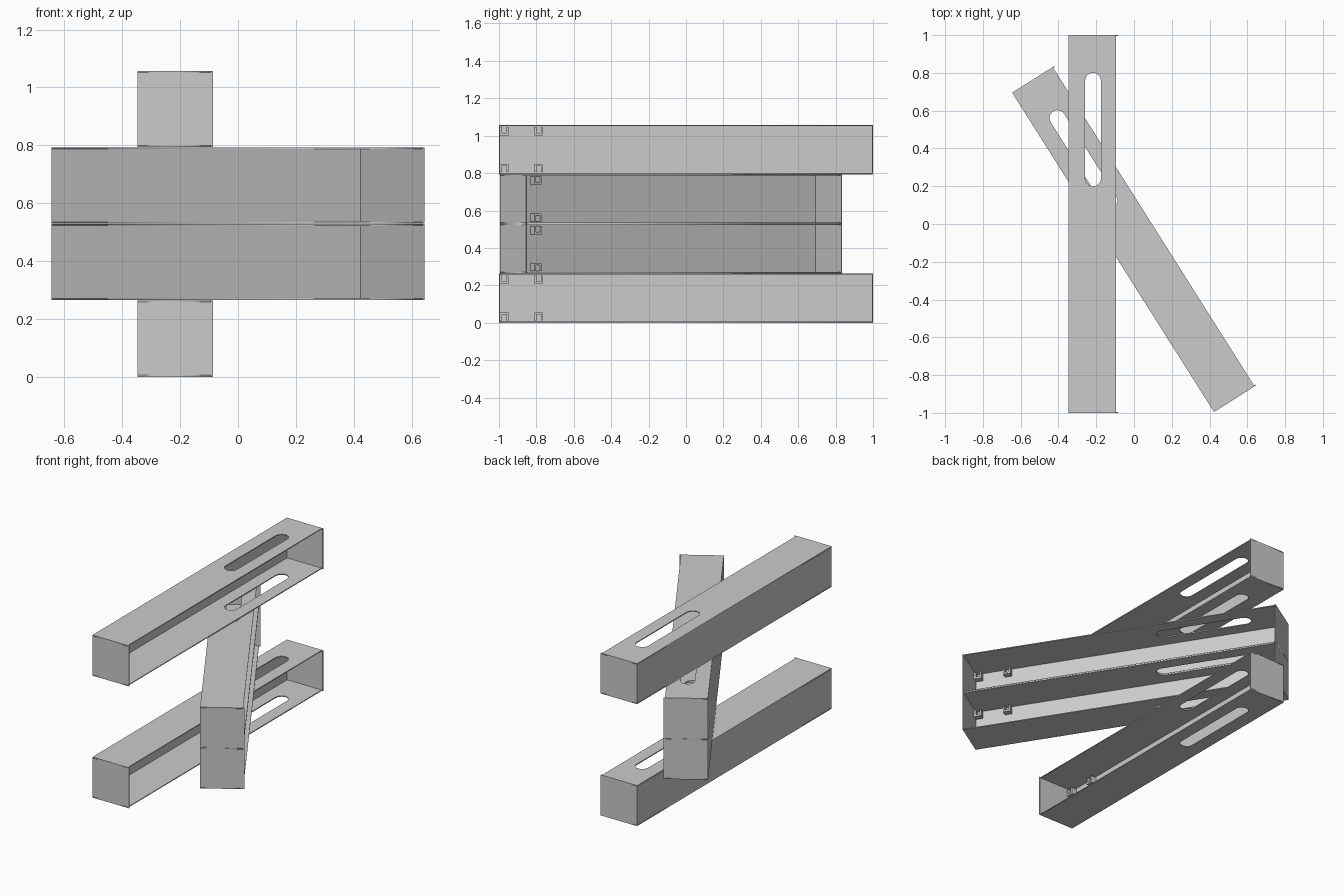
import bpy, bmesh, math
from mathutils import Matrix, Vector

cube = bpy.data.objects.get("Cube")
if cube:
    bpy.data.objects.remove(cube, do_unlink=True)

PITCH = 0.2645          # stacking height of one channel
H = 0.264               # channel height
W = 0.131               # half width
L = 1.0                 # half length
T = 0.006               # sheet thickness
LIP = 0.008             # end caps stand proud of the open edge

grey = bpy.data.materials.new("plain_grey")
grey.use_nodes = True
colour = (0.6, 0.6, 0.6, 1)
grey.diffuse_color = colour
grey.node_tree.nodes["Principled BSDF"].inputs["Base Color"].default_value = colour


def add_object(name, mesh, matrix):
    mesh.materials.clear()
    mesh.materials.append(grey)
    obj = bpy.data.objects.new(name, mesh)
    obj.matrix_world = matrix
    bpy.context.collection.objects.link(obj)


def boxes(name, spans, matrix):
    """One mesh made of boxes, each given by its low and high corner."""
    bm = bmesh.new()
    for low, high in spans:
        low, high = Vector(low), Vector(high)
        place = Matrix.Translation((low + high) / 2) @ Matrix.Diagonal((*(high - low), 1))
        bmesh.ops.create_cube(bm, size=1, matrix=place)
    mesh = bpy.data.meshes.new(name)
    bm.to_mesh(mesh)
    bm.free()
    add_object(name, mesh, matrix)


def slot_outline(radius, y_low, y_high, steps=12):
    points = []
    for centre, start in ((y_high - radius, 0), (y_low + radius, math.pi)):
        for i in range(steps + 1):
            a = start + math.pi * i / steps
            points.append((radius * math.cos(a), centre + radius * math.sin(a)))
    return points


def slotted_sheet():
    """Flat sheet with a long rounded slot, filled from a 2D curve."""
    curve = bpy.data.curves.new("sheet_outline", "CURVE")
    curve.dimensions = "2D"
    curve.fill_mode = "BOTH"
    curve.extrude = T / 2
    edge = W - LIP
    rim = [(-W, -L), (edge, -L), (edge, L), (-W, L)]
    for outline in (rim, slot_outline(0.042, 0.2, 0.8)):
        spline = curve.splines.new("POLY")
        spline.points.add(len(outline) - 1)
        for point, (x, y) in zip(spline.points, outline):
            point.co = (x, y, 0, 1)
        spline.use_cyclic_u = True
    helper = bpy.data.objects.new("sheet_outline", curve)
    bpy.context.collection.objects.link(helper)
    depsgraph = bpy.context.evaluated_depsgraph_get()
    mesh = bpy.data.meshes.new_from_object(helper.evaluated_get(depsgraph))
    bpy.data.objects.remove(helper, do_unlink=True)
    return mesh


def clip_spans(y, upper):
    """Small bridge clip: two legs and a crossbar against the back wall."""
    x0, x1 = -W + T, -W + 0.045
    spans = []
    for y0, y1, z0, z1 in ((-0.022, -0.012, 0.012, 0.056),
                           (0.012, 0.022, 0.012, 0.056),
                           (-0.022, 0.022, 0.044, 0.056)):
        if upper:
            z0, z1 = H - z1, H - z0
        spans.append(((x0, y + y0, z0), (x1, y + y1, z1)))
    return spans


sheet = slotted_sheet()


def channel(name, matrix):
    # top and bottom sheets with slots
    for part, z in (("bottom", T / 2), ("top", H - T / 2)):
        add_object(f"{name}_{part}", sheet.copy(), matrix @ Matrix.Translation((0, 0, z)))
    # closed long side
    boxes(f"{name}_back_wall", [((-W, -L, T), (-W + T, L, H - T))], matrix)
    # end plates
    for part, y in (("front_cap", -L), ("rear_cap", L - T)):
        boxes(f"{name}_{part}", [((-W, y, 0), (W, y + T, H))], matrix)
    # inner clips near the front end
    spans = []
    for y in (-0.972, -0.788):
        for upper in (False, True):
            spans += clip_spans(y, upper)
    boxes(f"{name}_clips", spans, matrix)


# outer channels run straight, the middle pair is swung together
straight = Matrix.Translation((-0.217, 0, 0))
swung = Matrix.Translation((0, -0.08, 0)) @ Matrix.Rotation(math.radians(32.3), 4, "Z")
layout = (("lowest_channel", straight), ("lower_middle_channel", swung),
          ("upper_middle_channel", swung), ("highest_channel", straight))
for level, (name, pose) in enumerate(layout):
    channel(name, Matrix.Translation((0, 0, level * PITCH)) @ pose)
bpy.data.meshes.remove(sheet)
